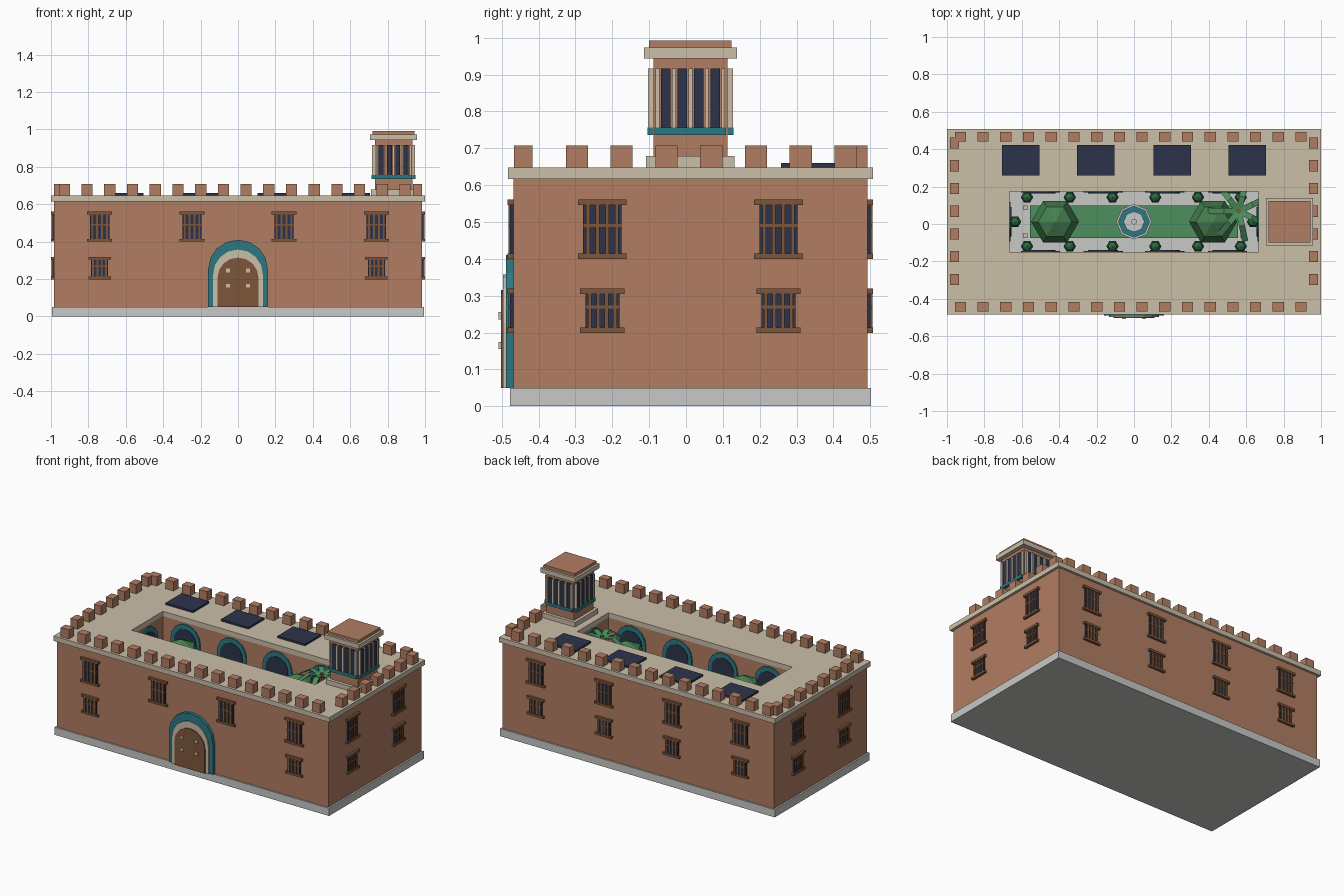
import bpy, bmesh, math
from mathutils import Matrix, Vector

if "Cube" in bpy.data.objects:
    bpy.data.objects.remove(bpy.data.objects["Cube"])

CY = 0.012  # depth centre of the building


def srgb(h):
    vals = [int(h[i:i + 2], 16) / 255 for i in (0, 2, 4)]
    return [((v + 0.055) / 1.055) ** 2.4 if v > 0.04 else v / 12.92 for v in vals] + [1]


def material(name, h):
    m = bpy.data.materials.new(name)
    m.diffuse_color = srgb(h)
    m.use_nodes = True
    m.node_tree.nodes["Principled BSDF"].inputs["Base Color"].default_value = m.diffuse_color
    return m


BRICK = material("brick", "B27D62")
CREAM = material("cream stone", "CABFA9")
STONE = material("grey stone", "C8C8C6")
TEAL = material("teal tile", "2C7884")
NAVY = material("dark glass", "2C344A")
WOOD = material("brown wood", "7F563A")
GRASS = material("grass green", "4E8F5D")
LEAF = material("leaf green", "44804F")
SHRUB = material("dark green", "2C6A41")

parts = {}


def part(name, mat):
    if name not in parts:
        parts[name] = (bmesh.new(), mat)
    return parts[name][0]


def box(bm, lo, hi, M=Matrix()):
    c = [(a + b) / 2 for a, b in zip(lo, hi)]
    s = [b - a for a, b in zip(lo, hi)]
    bmesh.ops.create_cube(bm, size=1, matrix=M @ Matrix.Translation(c) @ Matrix.Diagonal((*s, 1)))


def prism(bm, pts, y0, y1, M):
    """Extrude an (x, z) outline along local y."""
    a = [bm.verts.new(M @ Vector((x, y0, z))) for x, z in pts]
    b = [bm.verts.new(M @ Vector((x, y1, z))) for x, z in pts]
    bm.faces.new(a)
    bm.faces.new(b[::-1])
    for i in range(len(pts)):
        j = (i + 1) % len(pts)
        bm.faces.new((a[i], b[i], b[j], a[j]))


def arch(hw, z0, top, n=8):
    pts = [(-hw, z0), (hw, z0)]
    for i in range(n + 1):
        a = math.pi * i / n
        pts.append((hw * math.cos(a), top - hw + hw * math.sin(a)))
    return pts


def lathe(bm, x, y, profile, n):
    rings = []
    for r, z in profile:
        rings.append([bm.verts.new((x + r * math.cos(2 * math.pi * i / n),
                                    y + r * math.sin(2 * math.pi * i / n), z)) for i in range(n)])
    bm.faces.new(rings[0])
    bm.faces.new(rings[-1])
    for p, q in zip(rings, rings[1:]):
        for i in range(n):
            j = (i + 1) % n
            bm.faces.new((p[i], p[j], q[j], q[i]))


def ball(bm, x, y, z, r, h, n=6):
    lathe(bm, x, y, [(r * max(math.sin(t * math.pi / 4), 0.02), z - h * math.cos(t * math.pi / 4))
                     for t in range(5)], n)


def ring(bm, hx, hy, ix, iy, z0, z1):
    """Rectangular frame around the courtyard."""
    loops = []
    for a, b, z in ((hx, hy, z0), (hx, hy, z1), (ix, iy, z1), (ix, iy, z0)):
        loops.append([bm.verts.new((sx * a, CY + sy * b, z))
                      for sx, sy in ((-1, -1), (1, -1), (1, 1), (-1, 1))])
    for k in range(4):
        p, q = loops[k], loops[(k + 1) % 4]
        for i in range(4):
            j = (i + 1) % 4
            bm.faces.new((p[i], p[j], q[j], q[i]))


def face_frame(x, y, deg):
    """Local frame of a wall: x along it, -y outward."""
    return Matrix.Translation((x, y, 0)) @ Matrix.Rotation(math.radians(deg), 4, 'Z')


# Main building
box(part("plinth", STONE), (-0.995, CY - 0.49, 0), (0.995, CY + 0.49, 0.05))
ring(part("walls", BRICK), 0.984, 0.48, 0.668, 0.164, 0.05, 0.62)
ring(part("roof_slab", CREAM), 1.0, 0.495, 0.666, 0.162, 0.616, 0.648)

# Battlements
bm = part("battlements", BRICK)
for i in range(16):
    x = -0.928 + i * 0.1214
    for y in (-0.442, 0.467):
        box(bm, (x - 0.03, y - 0.025, 0.645), (x + 0.03, y + 0.025, 0.708))
for i in range(7):
    y = -0.296 + i * 0.1215
    for x in (-0.96, 0.96):
        box(bm, (x - 0.025, y - 0.03, 0.645), (x + 0.025, y + 0.03, 0.708))


# Barred windows
def window(M, u, z0, z1, hw):
    T = M @ Matrix.Translation((u, 0, 0))
    box(part("window_panes", NAVY), (-hw, -0.009, z0 + 0.01), (hw, 0.005, z1 - 0.01), T)
    wood = part("window_frames", WOOD)
    for a, b in ((z0, z0 + 0.014), (z1 - 0.015, z1)):
        box(wood, (-hw - 0.014, -0.016, a), (hw + 0.014, 0.005, b), T)
    for k in (-0.75, -0.25, 0.25, 0.75):
        box(wood, (k * hw - 0.005, -0.014, z0), (k * hw + 0.005, 0, z1), T)
    zm = (z0 + z1) / 2 + 0.01
    box(wood, (-hw, -0.012, zm - 0.004), (hw, 0, zm + 0.004), T)


wide = (-0.74, -0.246, 0.246, 0.74)
side = (-0.239, 0.239)
front = face_frame(0, CY - 0.48, 0)
for M, upper, lower in ((front, wide, (-0.74, 0.74)),
                        (face_frame(0, CY + 0.48, 180), wide, wide),
                        (face_frame(0.984, CY, 90), side, side),
                        (face_frame(-0.984, CY, -90), side, side)):
    for u in upper:
        window(M, u, 0.40, 0.561, 0.052)
    for u in lower:
        window(M, u, 0.199, 0.319, 0.046)

# Front gate
prism(part("gate_tile_arch", TEAL), arch(0.16, 0.05, 0.41), 0.005, -0.02, front)
prism(part("gate_stone_arch", CREAM), arch(0.133, 0.05, 0.358), 0.005, -0.028, front)
prism(part("gate_door", WOOD), arch(0.11, 0.05, 0.315), 0.005, -0.034, front)
for u in (-0.053, 0.053):
    for z in (0.165, 0.246):
        box(part("gate_studs", CREAM), (u - 0.011, -0.041, z - 0.01), (u + 0.011, -0.03, z + 0.01), front)

# Courtyard arcade
along = (-0.5, -0.165, 0.165, 0.5)
for M, us in ((face_frame(0, CY + 0.164, 0), along), (face_frame(0, CY - 0.164, 180), along),
              (face_frame(-0.668, CY, 90), (0,)), (face_frame(0.668, CY, -90), (0,))):
    for u in us:
        T = M @ Matrix.Translation((u, 0, 0))
        prism(part("court_arch_tiles", TEAL), arch(0.105, 0.05, 0.606), 0.005, -0.008, T)
        prism(part("court_arch_openings", NAVY), arch(0.08, 0.05, 0.575), 0.005, -0.012, T)

# Courtyard garden and fountain
box(part("lawn", GRASS), (-0.556, CY - 0.088, 0.04), (0.556, CY + 0.088, 0.06))
for x in (-0.582, 0.582):
    for y in (-0.074, 0.074):
        box(part("lawn_posts", CREAM), (x - 0.012, CY + y - 0.012, 0.04), (x + 0.012, CY + y + 0.012, 0.1))
lathe(part("fountain_basin", STONE), 0, CY, [(0.095, 0.05), (0.095, 0.11), (0.083, 0.11), (0.083, 0.09)], 8)
lathe(part("fountain_water", TEAL), 0, CY, [(0.084, 0.085), (0.084, 0.1)], 8)
lathe(part("fountain_bowl", STONE), 0, CY,
      [(0.02, 0.09), (0.02, 0.17), (0.056, 0.19), (0.056, 0.2), (0.016, 0.2), (0.016, 0.24)], 8)

# Large trees
for x in (-0.422, 0.422):
    lathe(part("tree_trunks", WOOD), x, CY, [(0.025, 0.05), (0.018, 0.4)], 6)
    ball(part("tree_crowns", LEAF), x, CY, 0.46, 0.128, 0.13)

# Potted shrubs
spots = [(-0.572 + i * 0.2285, CY + s * 0.131) for i in range(6) for s in (-1, 1)]
for x, y in spots + [(-0.636, CY), (0.636, CY)]:
    lathe(part("shrub_pots", WOOD), x, y, [(0.016, 0.05), (0.022, 0.1)], 6)
    ball(part("shrubs", SHRUB), x, y, 0.13, 0.033, 0.04)

# Palm
lathe(part("palm_trunk", WOOD), 0.56, 0.069, [(0.022, 0.05), (0.014, 0.61)], 6)
bm = part("palm_fronds", GRASS)
for i in range(7):
    M = Matrix.Translation((0.56, 0.069, 0)) @ Matrix.Rotation(math.radians(i * 360 / 7 + 25), 4, 'Z')
    prism(bm, [(0.0, 0.6), (0.08, 0.618), (0.165, 0.565), (0.08, 0.61)], -0.016, 0.016, M)

# Roof panels
for x in (-0.606, -0.205, 0.205, 0.606):
    box(part("roof_panels", NAVY), (x - 0.1, 0.258, 0.64), (x + 0.1, 0.422, 0.66))

# Tower
TX = 0.832


def tower_block(name, mat, h, z0, z1):
    box(part(name, mat), (TX - h, CY - h, z0), (TX + h, CY + h, z1))


tower_block("tower_base", CREAM, 0.12, 0.64, 0.679)
tower_block("tower_shaft", BRICK, 0.1, 0.67, 0.95)
tower_block("tower_cornice", CREAM, 0.126, 0.943, 0.973)
tower_block("tower_cap", BRICK, 0.112, 0.97, 0.992)
for d in range(4):
    M = face_frame(TX, CY, 90 * d)
    box(part("tower_tile_band", TEAL), (-0.097, -0.117, 0.736), (0.097, -0.09, 0.757), M)
    for k in range(4):
        u = (k - 1.5) * 0.0447
        box(part("tower_openings", NAVY), (u - 0.013, -0.11, 0.755), (u + 0.013, -0.09, 0.916), M)
    for k in range(5):
        u = (k - 2) * 0.0447
        box(part("tower_colonnettes", CREAM), (u - 0.005, -0.115, 0.755), (u + 0.005, -0.09, 0.916), M)

# Turn every part into an object
for name, (bm, mat) in parts.items():
    bmesh.ops.recalc_face_normals(bm, faces=bm.faces)
    me = bpy.data.meshes.new(name)
    bm.to_mesh(me)
    bm.free()
    me.materials.append(mat)
    bpy.context.collection.objects.link(bpy.data.objects.new(name, me))
